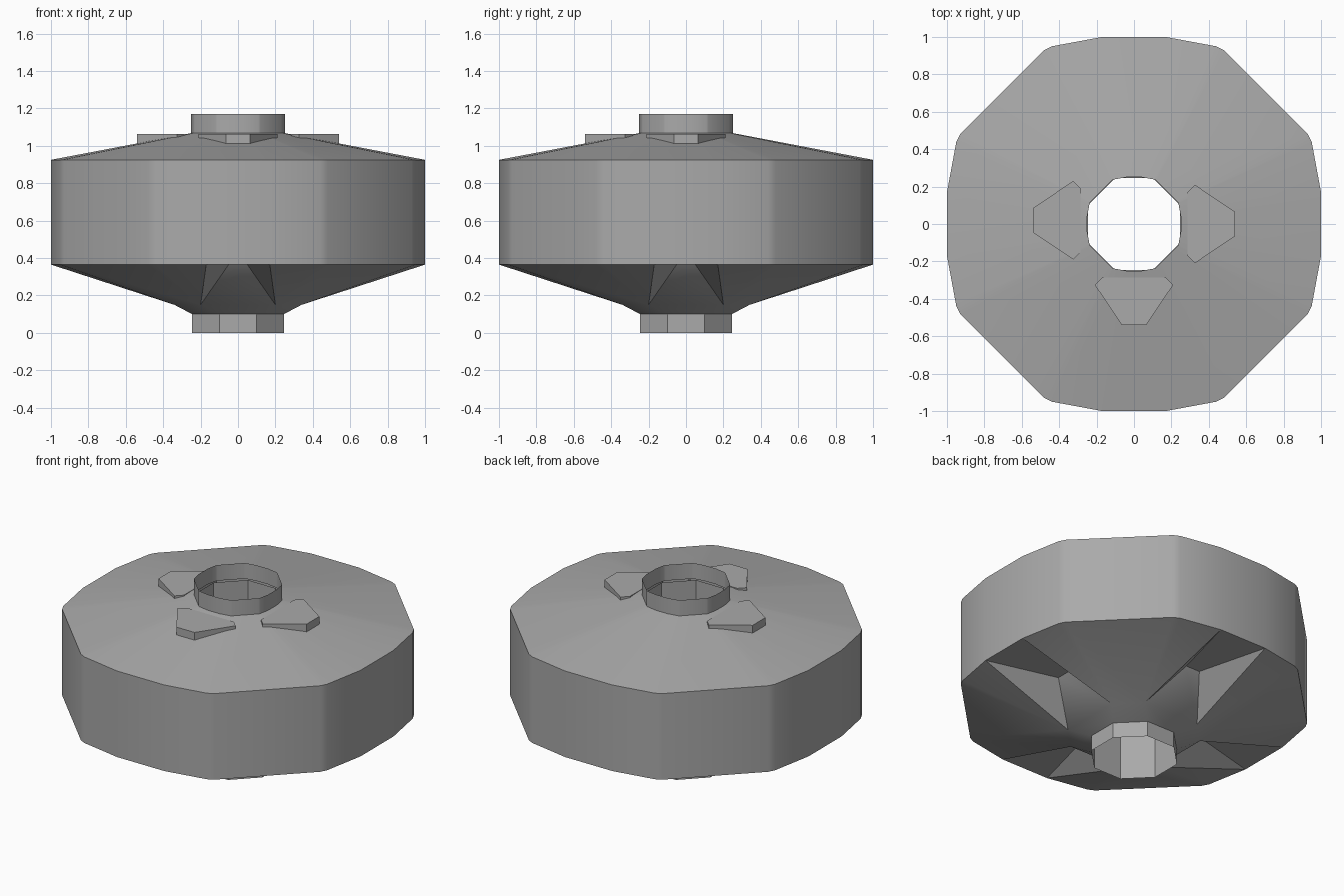
import bpy, bmesh
from math import pi
from mathutils import Matrix, Vector

cube = bpy.data.objects.get("Cube")
if cube:
    bpy.data.objects.remove(cube, do_unlink=True)

grey = bpy.data.materials.new("plain grey")
grey.use_nodes = True
COLOUR = (0.4, 0.4, 0.4, 1)
grey.diffuse_color = COLOUR
grey.node_tree.nodes["Principled BSDF"].inputs["Base Color"].default_value = COLOUR


def add_face(bm, points, turn=None):
    turn = turn or Matrix.Identity(4)
    bm.faces.new([bm.verts.new(turn @ Vector(p)) for p in points])


def loft(bm, rings):
    for low, high in zip(rings, rings[1:]):
        for i in range(len(low)):
            j = (i + 1) % len(low)
            add_face(bm, [low[i], low[j], high[j], high[i]])


def finish(bm, name, smooth=True):
    bmesh.ops.remove_doubles(bm, verts=bm.verts, dist=0.0005)
    bmesh.ops.recalc_face_normals(bm, faces=bm.faces)
    mesh = bpy.data.meshes.new(name)
    bm.to_mesh(mesh)
    bm.free()
    mesh.materials.append(grey)
    ob = bpy.data.objects.new(name, mesh)
    bpy.context.collection.objects.link(ob)
    if smooth:
        bpy.ops.object.select_all(action="DESELECT")
        ob.select_set(True)
        bpy.context.view_layer.objects.active = ob
        bpy.ops.object.shade_smooth_by_angle(angle=pi / 6)
    return ob


QUARTERS = [Matrix.Rotation(k * pi / 2, 4, "Z") for k in range(4)]


def outline(quarter, scale, z):
    """Repeat a quarter outline four times at a given size and height."""
    return [turn @ Vector((x * scale, y * scale, z)) for turn in QUARTERS for x, y in quarter]


# Rim outline: near-octagon with slightly bowed cardinal sides
RIM = [(1, 0.17), (0.95, 0.44), (0.93, 0.48), (0.48, 0.93), (0.44, 0.95), (0.17, 1)]
BOTTOM, SHOULDER, NECK, TOP = 0.365, 0.925, 1.068, 1.17

# Body: upper collar, shallow cone and side wall
bm = bmesh.new()
loft(bm, [outline(RIM, s, z) for s, z in
          ((1, BOTTOM), (1, SHOULDER), (0.25, NECK), (0.25, TOP))])

# Underside: four recesses with sloping wedge faces between broad ribs
for turn in QUARTERS:
    def pair(x, y, z):
        return (x, -y, z), (x, y, z)

    edge = pair(1, 0.17, BOTTOM)
    notch = pair(0.54, 0.05, BOTTOM)
    foot = pair(0.34, 0.2, 0.15)
    hub = pair(0.245, 0.1, 0.1)
    for a, b in ((edge, notch), (notch, foot), (foot, hub)):
        add_face(bm, [a[0], a[1], b[1], b[0]], turn)
    # Recess walls on both sides
    for side in (0, 1):
        sign = (-1, 1)[side]
        fan = [notch[side]] + [(x, sign * y, BOTTOM) for x, y in RIM[:3]]
        for a, b in zip(fan, fan[1:]):
            add_face(bm, [foot[side], a, b], turn)
    # Diagonal rib
    strip = [(RIM[2][0], RIM[2][1], BOTTOM), foot[1], hub[1]]
    for (ax, ay, az), (bx, by, bz) in zip(strip, strip[1:]):
        add_face(bm, [(ax, ay, az), (ay, ax, az), (by, bx, bz), (bx, by, bz)], turn)
finish(bm, "body")

# Eight-sided tube through the middle, forming the lower collar
bm = bmesh.new()
OCTAGON = [(0.245, 0.1), (0.1, 0.245)]
loft(bm, [outline(OCTAGON, 1, z) for z in (0, 1.06)])
finish(bm, "centre_tube", smooth=False)

# Three flat tabs standing out of the top cone
HALF_TAB = [(0.54, 0.065), (0.325, 0.21), (0.285, 0.17)]
TAB = HALF_TAB + [(x, -y) for x, y in reversed(HALF_TAB)]
for name, k, shift in (("left_tab", 0, 0), ("right_tab", 2, 0.02), ("front_tab", 3, 0)):
    bm = bmesh.new()
    rings = [[QUARTERS[k] @ Vector((x, y, z)) + Vector((0, shift, 0)) for x, y in TAB]
             for z in (0.95, 1.063)]
    loft(bm, rings)
    for ring in rings:
        add_face(bm, ring)
    finish(bm, name, smooth=False)
